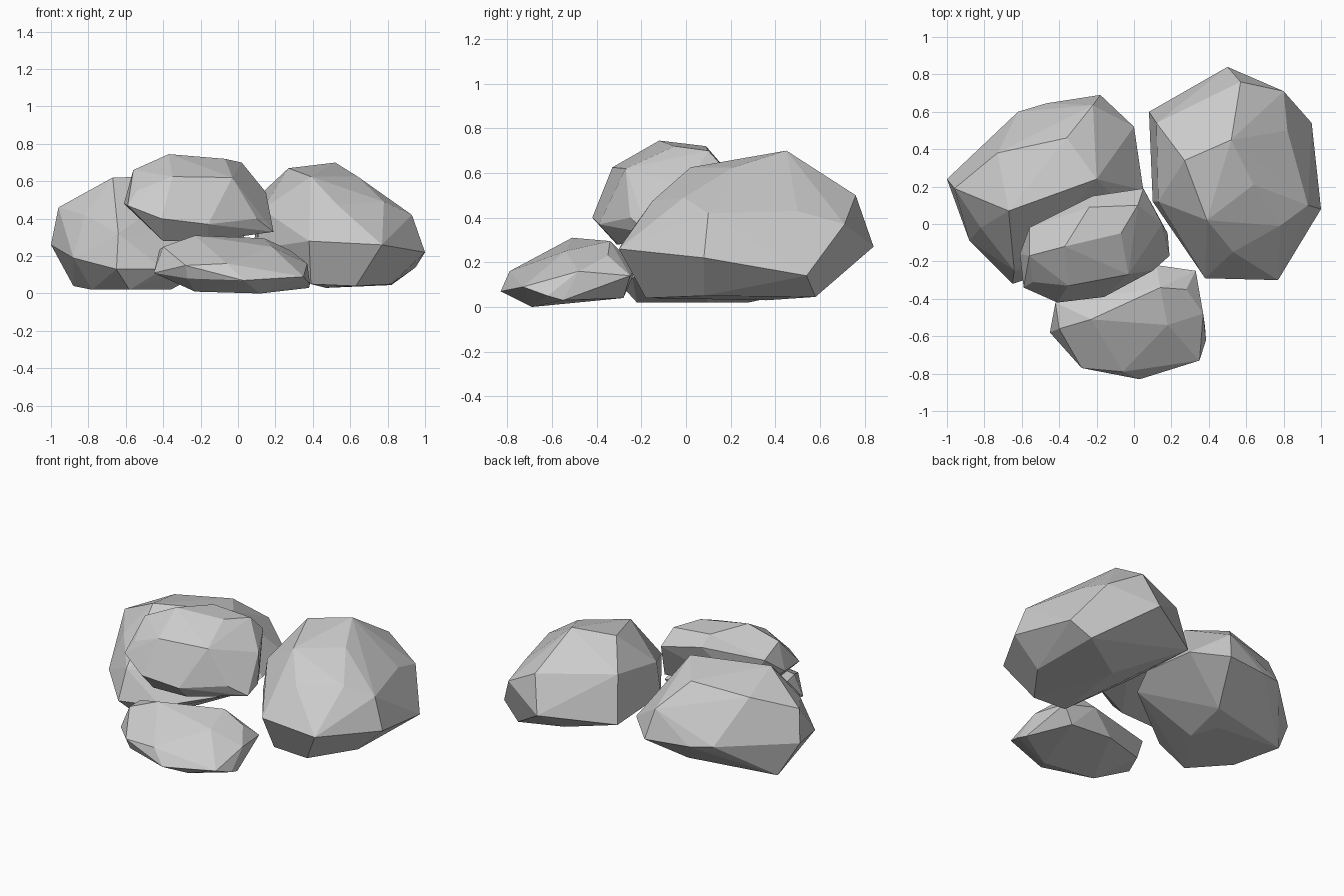
import bpy, bmesh
from math import radians


def rock(name, crown, girdle, base):
    """Chiselled boulder: convex shell around three rough rings of corners."""
    bm = bmesh.new()
    for p in crown + girdle + base:
        bm.verts.new(p)
    hull = bmesh.ops.convex_hull(bm, input=bm.verts[:])
    junk = {v for v in hull["geom_interior"] + hull["geom_unused"]
            if isinstance(v, bmesh.types.BMVert)}
    bmesh.ops.delete(bm, geom=list(junk), context='VERTS')
    # merge nearly flat triangles into broad facets
    bmesh.ops.dissolve_limit(bm, angle_limit=radians(5),
                             verts=bm.verts[:], edges=bm.edges[:])
    bmesh.ops.recalc_face_normals(bm, faces=bm.faces[:])
    mesh = bpy.data.meshes.new(name)
    bm.to_mesh(mesh)
    bm.free()
    obj = bpy.data.objects.new(name, mesh)
    bpy.context.collection.objects.link(obj)
    return obj


# Tall boulder on the right
rock("right_boulder",
     [(.52, .45, .70), (.27, .34, .67), (.64, .21, .625), (.39, .02, .625),
      (.53, -.15, .475), (.78, -.01, .49), (.57, .76, .50), (.82, .50, .43),
      (.12, .54, .53)],
     [(.93, .10, .42), (1, .08, .22), (.95, .54, .14), (.80, .71, .37),
      (.50, .84, .27), (.08, .60, .23), (.10, .12, .24), (.13, .12, .45),
      (.38, -.29, .28), (.77, -.30, .26)],
     [(.82, .08, .05), (.82, .58, .045), (.46, .61, .12), (.47, .36, .03),
      (.39, -.18, .05), (.63, -.18, .04)])

# Wide boulder at the back left
rock("left_boulder",
     [(-.67, .07, .62), (-.20, .24, .63), (-.36, .46, .585), (-.73, .38, .545),
      (-.22, .635, .43), (-.82, -.02, .42), (-.96, .19, .46)],
     [(-1, .24, .26), (-.62, .60, .27), (-.47, .645, .25), (-.18, .69, .24),
      (0, .52, .28), (.05, .18, .28), (0, .03, .22), (-.88, -.09, .19),
      (-.65, -.32, .13), (-.64, -.25, .32), (-.40, -.24, .13)],
     [(-.88, .30, .04), (-.78, .0, .02), (-.58, -.22, .02), (-.36, .10, .02),
      (-.42, .28, .02), (-.31, .42, .05)])

# Slab resting on the left boulder
rock("upper_slab",
     [(-.37, -.12, .745), (-.07, -.05, .72), (.02, .10, .70), (-.24, .09, .72),
      (-.56, -.17, .66), (-.35, -.33, .625), (-.03, -.27, .62)],
     [(-.61, -.16, .48), (-.54, -.31, .55), (-.59, -.34, .47), (-.41, -.42, .40),
      (-.16, -.39, .37), (.10, -.25, .40), (.19, -.17, .33), (.15, .0, .54),
      (.18, -.05, .36), (.05, .19, .60), (-.22, .15, .65), (-.56, -.02, .59)],
     [(-.40, -.31, .28), (-.16, -.30, .28), (.10, .08, .36), (-.42, .0, .36)])

# Small flat stone at the front
rock("front_stone",
     [(-.23, -.51, .31), (.18, -.54, .25), (.14, -.34, .295), (.28, -.35, .23),
      (-.40, -.56, .25), (-.42, -.42, .235)],
     [(-.45, -.58, .11), (-.28, -.77, .15), (-.06, -.79, .16), (.03, -.83, .07),
      (.35, -.73, .09), (.37, -.48, .16), (.385, -.62, .05), (.33, -.25, .14),
      (.12, -.22, .18)],
     [(-.27, -.74, .08), (-.23, -.65, .01), (.12, -.69, 0), (.38, -.55, .03),
      (.25, -.28, .04), (-.05, -.28, .06), (-.36, -.40, .09)])
